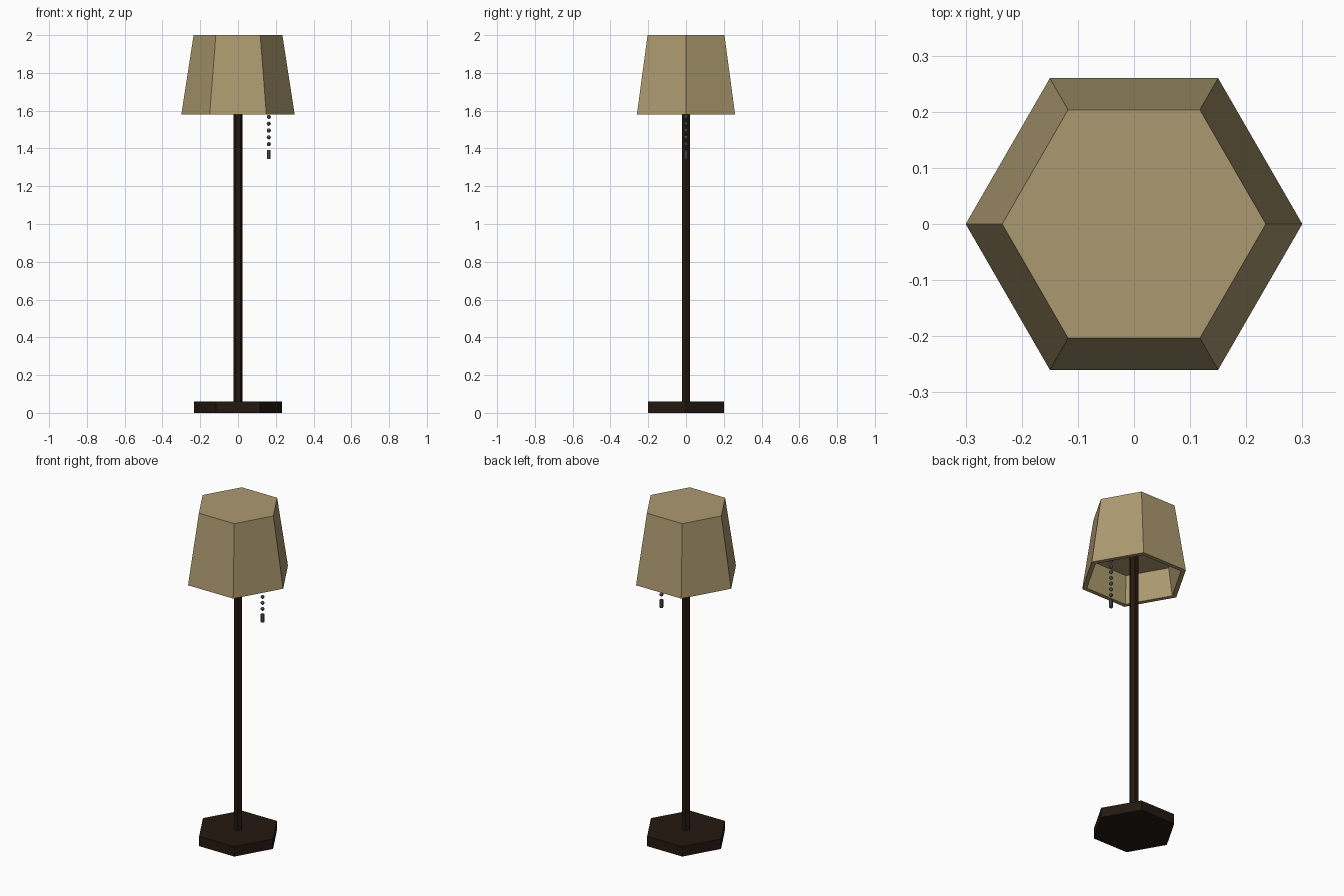
import bpy, bmesh
from math import cos, sin, tau
from mathutils import Matrix

if "Cube" in bpy.data.objects:
    bpy.data.objects.remove(bpy.data.objects["Cube"])


def material(name, rgb):
    m = bpy.data.materials.new(name)
    m.diffuse_color = (*rgb, 1)
    m.use_nodes = True
    m.node_tree.nodes["Principled BSDF"].inputs["Base Color"].default_value = m.diffuse_color
    return m


def finish(name, bm, mat):
    bmesh.ops.recalc_face_normals(bm, faces=bm.faces)
    me = bpy.data.meshes.new(name)
    bm.to_mesh(me)
    bm.free()
    me.materials.append(mat)
    ob = bpy.data.objects.new(name, me)
    bpy.context.collection.objects.link(ob)
    return ob


def lathe(name, profile, mat, sides=6, x=0):
    """Capped flat-sided solid through (radius, z) rings, corners on the x axis."""
    bm = bmesh.new()
    rings = [[bm.verts.new((x + r * cos(tau * i / sides), r * sin(tau * i / sides), z))
              for i in range(sides)] for r, z in profile]
    for a, b in zip(rings, rings[1:]):
        for i in range(sides):
            j = (i + 1) % sides
            bm.faces.new((a[i], a[j], b[j], b[i]))
    bm.faces.new(rings[0])
    bm.faces.new(rings[-1])
    return finish(name, bm, mat)


fabric = material("shade_tan", (0.41, 0.32, 0.16))
wood = material("dark_wood", (0.017, 0.009, 0.005))
metal = material("chain_metal", (0.1, 0.1, 0.1))

CEILING = 1.745   # underside recess inside the shade
CHAIN_X = 0.163

# Base and pole
lathe("base", [(0.233, 0), (0.233, 0.06)], wood)
lathe("pole", [(0.025, 0.06), (0.025, CEILING)], wood)

# Shade: tapered hexagon, hollowed from below
lathe("shade", [(0.235, 2.0), (0.30, 1.58), (0.272, 1.58), (0.246, CEILING)], fabric)

# Pull chain: beads hanging from inside the shade
bm = bmesh.new()
for i in range(9):
    bmesh.ops.create_uvsphere(bm, u_segments=8, v_segments=6, radius=0.011,
                              matrix=Matrix.Translation((CHAIN_X, 0, 1.423 + 0.036 * i)))
finish("pull_chain", bm, metal)

# Handle at the end of the chain
lathe("chain_handle", [(0.01, 1.345), (0.01, 1.392)], metal, 8, CHAIN_X)
